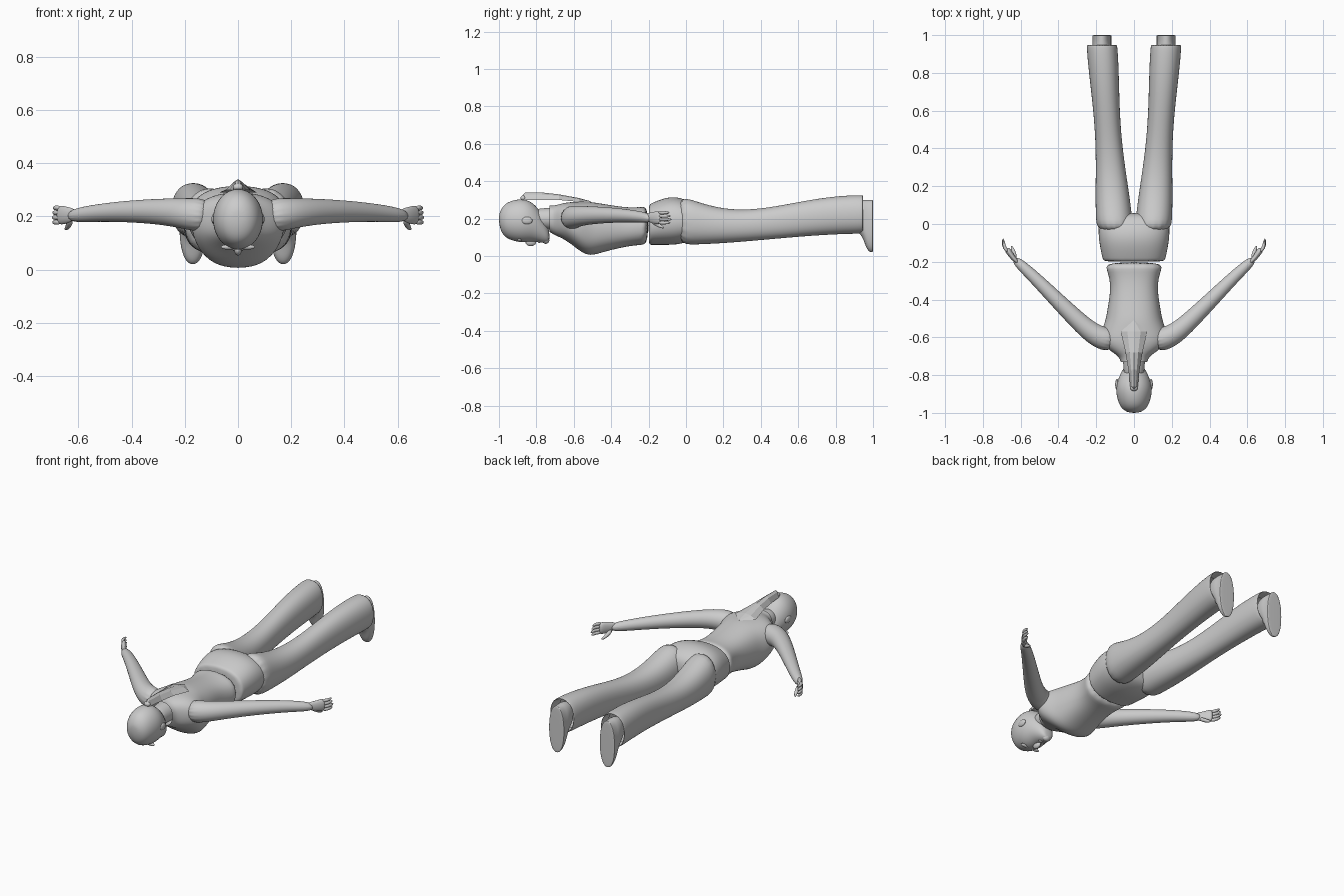
import bpy, bmesh, math
from mathutils import Vector

if "Cube" in bpy.data.objects:
    bpy.data.objects.remove(bpy.data.objects["Cube"])

UP = Vector((0, 0, 1))
SIDES = (("left", 1), ("right", -1))
COLOUR = (0.6, 0.6, 0.6, 1)
grey = bpy.data.materials.new("plain_grey")
grey.use_nodes = True
grey.diffuse_color = COLOUR
grey.node_tree.nodes["Principled BSDF"].inputs["Base Color"].default_value = COLOUR


def finish(name, bm, smooth_levels):
    """Turn a bmesh into a named object with optional smoothing."""
    bmesh.ops.recalc_face_normals(bm, faces=bm.faces)
    mesh = bpy.data.meshes.new(name)
    bm.to_mesh(mesh)
    bm.free()
    mesh.materials.append(grey)
    part = bpy.data.objects.new(name, mesh)
    bpy.context.collection.objects.link(part)
    if smooth_levels:
        mesh.polygons.foreach_set("use_smooth", [True] * len(mesh.polygons))
        modifier = part.modifiers.new("smoothing", "SUBSURF")
        modifier.levels = modifier.render_levels = smooth_levels


def skin(bm, loops, close_start=True, close_end=True):
    """Bridge closed vertex loops with quads and cap the ends."""
    for first, second in zip(loops, loops[1:]):
        count = len(first)
        for i in range(count):
            j = (i + 1) % count
            bm.faces.new((first[i], first[j], second[j], second[i]))
    if close_start:
        bm.faces.new(loops[0])
    if close_end:
        bm.faces.new(loops[-1])


def loft(name, rings, power=1.0, sides=16, **caps):
    """Skin rounded sections given as (centre, half width, half height)."""
    bm = bmesh.new()
    loops = []
    for centre, across, upward in rings:
        loop = []
        for i in range(sides):
            angle = math.tau * i / sides
            c, s = math.cos(angle), math.sin(angle)
            offset = across * math.copysign(abs(c) ** power, c)
            offset += upward * math.copysign(abs(s) ** power, s)
            loop.append(bm.verts.new(centre + offset * 1.02))
        loops.append(loop)
    skin(bm, loops, **caps)
    finish(name, bm, 2)


def body(name, rows, side=1, **options):
    """Upright sections along y: (y, centre x, half width, low z, high z)."""
    rings = []
    for y, x, width, low, high in rows:
        centre = Vector((x * side, y, (low + high) / 2))
        rings.append((centre, Vector((width, 0, 0)), UP * (high - low) / 2))
    loft(name, rings, **options)


def limb(name, points, radii, side=1, flatten=1.0, **options):
    """Round sections square to a path; flatten thins them sideways."""
    path = [Vector((x * side, y, z)) for x, y, z in points]
    rings = []
    for i, radius in enumerate(radii):
        along = path[min(i + 1, len(path) - 1)] - path[max(i - 1, 0)]
        across = along.cross(UP).normalized()
        upward = across.cross(along).normalized()
        rings.append((path[i], across * radius * flatten, upward * radius))
    loft(name, rings, **options)


def ball(name, location, size):
    bm = bmesh.new()
    bmesh.ops.create_uvsphere(bm, u_segments=16, v_segments=10, radius=1)
    bmesh.ops.scale(bm, vec=size, verts=bm.verts)
    bmesh.ops.translate(bm, vec=location, verts=bm.verts)
    finish(name, bm, 1)


# Head from crown to chin, face turned down
body("head", [(-1, 0, .02, .18, .22), (-.99, 0, .05, .13, .25), (-.96, 0, .08, .09, .29),
              (-.88, 0, .1, .07, .31), (-.82, 0, .085, .08, .29), (-.77, 0, .06, .07, .23),
              (-.74, 0, .04, .07, .16), (-.73, 0, .02, .08, .13)])
limb("neck", [(0, -.83, .2), (0, -.74, .2), (0, -.64, .2)], (.055, .055, .07))
ball("nose", (0, -.83, .075), (.015, .03, .022))
ball("lips", (0, -.785, .08), (.025, .01, .01))
ball("chin", (0, -.75, .085), (.025, .02, .02))
for label, side in SIDES:
    ball(label + "_ear", (side * .09, -.85, .19), (.01, .03, .02))
    ball(label + "_brow", (side * .035, -.89, .085), (.03, .01, .01))

# Shirt, open at the collar, with a full chest and narrow waist
body("shirt", [(-.73, 0, .07, .13, .27), (-.7, 0, .08, .11, .27), (-.67, 0, .13, .1, .28),
               (-.62, 0, .18, .07, .29), (-.56, 0, .17, .02, .29), (-.51, 0, .15, 0, .29),
               (-.45, 0, .14, .02, .28), (-.33, 0, .12, .05, .26), (-.25, 0, .14, .06, .26),
               (-.2, 0, .16, .06, .27)], power=.85, close_start=False)

# Trouser hips, starting with a small step at the waistband
body("trouser_hips", [(-.2, 0, .16, .06, .275), (-.19, 0, .165, .06, .28), (-.12, 0, .18, .06, .31),
                      (-.05, 0, .19, .06, .32), (.03, 0, .185, .08, .29), (.06, 0, .15, .12, .24)],
     power=.85)


def trouser_row(t, inset=0.0):
    """Section of a trouser leg: slim at the knee, flared at the hem."""
    swing = math.cos(math.pi * t)
    width = .07 + .02 * swing ** 2 + .008 * swing
    low = .06 + .06 * t * t * (3 - 2 * t)
    high = .287 + .04 * math.cos(math.tau * t ** .65)
    return t - .05, .1 + .07 * t, width - inset, low + inset, high - inset


def arm_point(t, x, y):
    return x, y, .2 + .02 * math.sin(math.pi * t)


# Legs and arms; each hand stands on edge with the thumb below
leg_rows = [trouser_row(i / 10) for i in range(11)]
leg_rows += [trouser_row(1, .008), trouser_row(.93, .012)]
shoe_rows = [(.87, .17, .04, .16, .29), (.94, .17, .05, .12, .3), (.96, .17, .05, .05, .3),
             (.98, .17, .05, .02, .3), (.998, .17, .05, .02, .3), (1, .17, .05, .02, .3)]
arm_plan = [(.1, -.62), (.2, -.6), (.3, -.51), (.43, -.38), (.55, -.26), (.64, -.18)]
arm_steps = [i / (len(arm_plan) - 1) for i in range(len(arm_plan))]
arm_path = [arm_point(t, x, y) for t, (x, y) in zip(arm_steps, arm_plan)]
arm_radii = [.07 - .046 * t ** .8 for t in arm_steps]
for label, side in SIDES:
    body(label + "_trouser_leg", leg_rows, side, power=.9, close_end=False)
    body(label + "_shoe", shoe_rows, side, power=.9)
    limb(label + "_arm", arm_path, arm_radii, side)
    limb(label + "_palm", [(.61, -.21, .21), (.64, -.18, .205), (.66, -.15, .205), (.675, -.13, .205)],
         (.02, .03, .036, .034), side, flatten=.45)
    for i, finger in enumerate(("index", "middle", "ring", "little")):
        z = .178 + .018 * i
        reach = 1 - .08 * abs(i - 1)
        knuckle = (.668, -.147, z)
        bend = (.668 + .025 * reach, -.147 + .03 * reach, z)
        tip = (.668 + .025 * reach, -.147 + .072 * reach, z)
        limb(label + "_" + finger + "_finger", [knuckle, bend, tip], (.01, .01, .006), side, sides=8)
    limb(label + "_thumb", [(.63, -.185, .19), (.635, -.15, .165), (.65, -.115, .15)],
         (.013, .012, .006), side, sides=8)

# Ponytail: a faceted ridge widening to a pointed end, flat underneath
bm = bmesh.new()
loops = []
for y, width, low, high in ((-.88, .01, .3, .32), (-.86, .02, .3, .34), (-.77, .03, .3, .34),
                            (-.68, .045, .3, .33), (-.57, .07, .29, .31), (-.51, .002, .29, .293)):
    shoulder = low + (high - low) * .75
    outline = ((-width, low), (-width / 2, shoulder), (0, high), (width / 2, shoulder), (width, low))
    loops.append([bm.verts.new((x, y, z)) for x, z in outline])
skin(bm, loops)
finish("ponytail", bm, 0)
ball("hair_tie", (0, -.87, .31), (.02, .015, .015))
